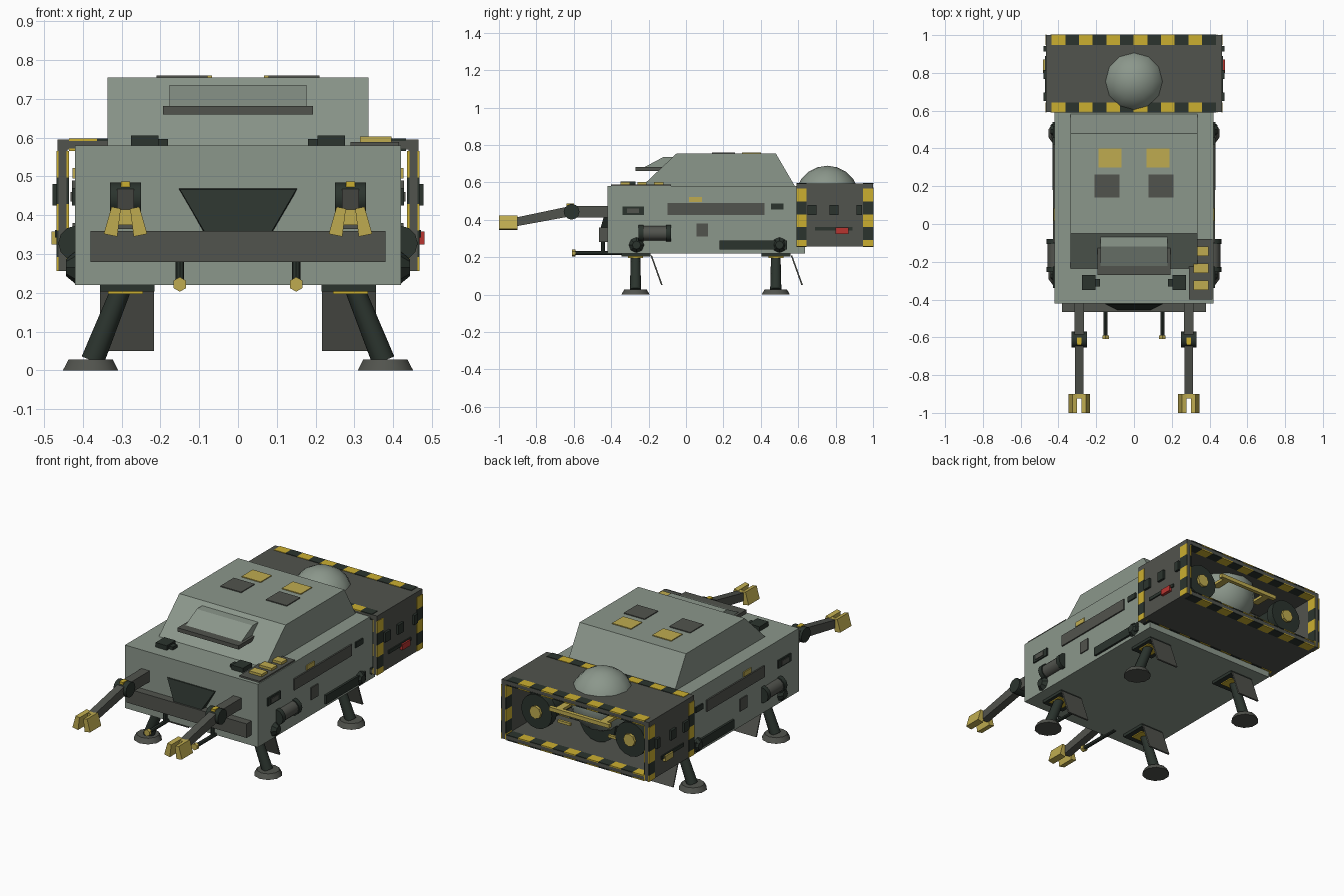
import bpy, bmesh, math
from mathutils import Vector, Matrix

if "Cube" in bpy.data.objects:
    bpy.data.objects.remove(bpy.data.objects["Cube"])


def material(name, rgb):
    m = bpy.data.materials.new(name)
    m.diffuse_color = (*rgb, 1)
    m.use_nodes = True
    m.node_tree.nodes["Principled BSDF"].inputs["Base Color"].default_value = m.diffuse_color
    return m


GREEN = material("grey_green_paint", (0.26, 0.31, 0.26))
GREY = material("dark_grey_metal", (0.083, 0.087, 0.075))
BLACK = material("black_green_metal", (0.024, 0.034, 0.027))
YELLOW = material("dull_yellow", (0.52, 0.41, 0.08))
HAZARD = material("hazard_yellow", (0.60, 0.43, 0.03))
RED = material("red_lamp", (0.48, 0.035, 0.03))


def finish(name, bm, mat, smooth=False):
    bmesh.ops.recalc_face_normals(bm, faces=bm.faces)
    me = bpy.data.meshes.new(name)
    bm.to_mesh(me)
    bm.free()
    me.materials.append(mat)
    ob = bpy.data.objects.new(name, me)
    bpy.context.collection.objects.link(ob)
    if smooth:
        bpy.context.view_layer.objects.active = ob
        ob.select_set(True)
        bpy.ops.object.shade_smooth_by_angle(angle=math.radians(40))
        ob.select_set(False)
    return ob


def boxes(name, mat, *spans):
    """One object from boxes given as (x0, x1, y0, y1, z0, z1)."""
    bm = bmesh.new()
    for x0, x1, y0, y1, z0, z1 in spans:
        m = (Matrix.Translation(((x0 + x1) / 2, (y0 + y1) / 2, (z0 + z1) / 2))
             @ Matrix.Diagonal((abs(x1 - x0), y1 - y0, z1 - z0, 1)))
        bmesh.ops.create_cube(bm, size=1, matrix=m)
    return finish(name, bm, mat)


def both(name, mat, *spans):
    """The same boxes on the right and mirrored on the left."""
    flip = [(-b, -a, *rest) for a, b, *rest in spans]
    return boxes(name, mat, *spans, *flip)


def rod(name, mat, a, b, r1, r2=None, sides=12):
    a, b = Vector(a), Vector(b)
    d = b - a
    bm = bmesh.new()
    m = Matrix.Translation((a + b) / 2) @ d.to_track_quat('Z', 'Y').to_matrix().to_4x4()
    bmesh.ops.create_cone(bm, cap_ends=True, segments=sides, radius1=r1,
                          radius2=r1 if r2 is None else r2, depth=d.length, matrix=m)
    return finish(name, bm, mat, sides > 8)


def prism(name, mat, pts, lo, hi, axis='x'):
    """Extrude a profile: (y, z) along x, or (x, z) along y."""
    bm = bmesh.new()
    at = (lambda p, t: (t, *p)) if axis == 'x' else (lambda p, t: (p[0], t, p[1]))
    f = bm.faces.new([bm.verts.new(at(p, lo)) for p in pts])
    ext = bmesh.ops.extrude_face_region(bm, geom=[f])
    shift = (hi - lo, 0, 0) if axis == 'x' else (0, hi - lo, 0)
    bmesh.ops.translate(bm, vec=shift, verts=[v for v in ext["geom"] if isinstance(v, bmesh.types.BMVert)])
    return finish(name, bm, mat)


# Hull and sloped cabin
boxes("hull", GREEN, (-0.42, 0.42, -0.42, 0.635, 0.22, 0.58))
prism("cabin", GREEN, [(-0.24, 0.575), (-0.05, 0.755), (0.48, 0.755), (0.585, 0.575)], -0.336, 0.336)
prism("cabin_window_hood", GREEN, [(-0.225, 0.68), (-0.12, 0.736), (-0.06, 0.736), (-0.12, 0.68)], -0.177, 0.177)
boxes("window_sill", GREY, (-0.193, 0.193, -0.27, -0.125, 0.66, 0.682))

# Roof hatches
both("roof_hatch_yellow", YELLOW, (0.067, 0.187, 0.30, 0.40, 0.75, 0.76))
both("roof_hatch_grey", GREY, (0.078, 0.21, 0.14, 0.262, 0.75, 0.76))

# Deck fittings
both("deck_block", BLACK, (0.205, 0.276, -0.35, -0.27, 0.58, 0.606),
     (0.18, 0.21, -0.33, -0.29, 0.58, 0.597))
boxes("deck_plate", GREY, (0.29, 0.415, -0.40, -0.08, 0.575, 0.589))
boxes("deck_switches", YELLOW, (0.335, 0.395, -0.17, -0.12, 0.585, 0.603),
      (0.315, 0.395, -0.26, -0.21, 0.585, 0.603), (0.315, 0.395, -0.35, -0.30, 0.585, 0.603))

# Nose intake and bumper
bm = bmesh.new()
back = [bm.verts.new((x, -0.415, z)) for x, z in ((-0.155, 0.47), (0.155, 0.47), (0.085, 0.35), (-0.085, 0.35))]
front = [bm.verts.new((x, y, z)) for x, y, z in
         ((-0.15, -0.425, 0.467), (0.15, -0.425, 0.467), (0.085, -0.457, 0.355), (-0.085, -0.457, 0.355))]
bm.faces.new(back)
bm.faces.new(front)
for i in range(4):
    j = (i + 1) % 4
    bm.faces.new((back[i], back[j], front[j], front[i]))
finish("nose_intake", bm, BLACK)
boxes("bumper", GREY, (-0.38, 0.38, -0.465, -0.415, 0.28, 0.36))

# Side fittings on the hull
both("side_rail", GREY, (0.415, 0.428, -0.10, 0.42, 0.425, 0.49))
both("side_marker", YELLOW, (0.415, 0.426, 0.015, 0.085, 0.495, 0.522))
both("side_vents", BLACK, (0.415, 0.428, -0.34, -0.225, 0.425, 0.47),
     (0.415, 0.428, 0.455, 0.52, 0.455, 0.486), (0.415, 0.432, 0.18, 0.54, 0.24, 0.29))
both("side_vent_core", GREY, (0.42, 0.432, -0.315, -0.25, 0.435, 0.46))
both("side_panel", GREY, (0.415, 0.426, 0.055, 0.117, 0.31, 0.38))

# Rear bay: an open tube
X, Z0, Z1, T = 0.465, 0.257, 0.595, 0.026
both("bay_walls", GREY, (X - T, X, 0.592, 1.0, Z0, Z1))
boxes("bay_roof_and_floor", GREY, (-X + T, X - T, 0.592, 1.0, Z1 - T, Z1),
      (-X + T, X - T, 0.592, 1.0, Z0, Z0 + T))
boxes("bay_bulkhead", GREY, (-0.42, 0.42, 0.63, 0.642, Z0 + T, Z1 - T))

# Hazard stripes around both ends of the bay, outside and inside
stripes = {0: [], 1: []}
e = 0.003
for y0, y1 in ((0.59, 0.643), (0.947, 1.002)):
    for i in range(12):
        x0 = -0.436 + i * 0.0724
        for z in (Z0, Z1, Z0 + T, Z1 - T):
            stripes[i % 2].append((x0, x0 + 0.0724, y0, y1, z - e, z + e))
    for i in range(5):
        z1 = 0.566 - i * 0.0685
        z0 = max(z1 - 0.0685, Z0)
        for x in (-X, X, T - X, X - T):
            stripes[i % 2].append((x - e, x + e, y0, y1, z0, z1))
boxes("hazard_stripes_yellow", HAZARD, *stripes[0])
boxes("hazard_stripes_black", BLACK, *stripes[1])

# Bay side clips and lamps
both("bay_clips", BLACK, (X, 0.478, 0.65, 0.697, 0.425, 0.48), (X, 0.478, 0.767, 0.815, 0.425, 0.48),
     (X, 0.478, 0.912, 0.942, 0.425, 0.48), (X, 0.472, 0.69, 0.89, 0.343, 0.362))
boxes("lamp_right", RED, (X, 0.481, 0.80, 0.87, 0.325, 0.358))
boxes("lamp_left", YELLOW, (-0.481, -X, 0.80, 0.87, 0.325, 0.358))

# Spherical tank with handle
bm = bmesh.new()
bmesh.ops.create_uvsphere(bm, u_segments=12, v_segments=10, radius=0.172,
                          matrix=Matrix.Translation((0, 0.755, 0.517)))
finish("tank", bm, GREEN, True)
boxes("tank_handle", YELLOW, (-0.19, 0.19, 0.945, 0.967, 0.475, 0.497),
      (-0.16, -0.12, 0.85, 0.95, 0.478, 0.494), (0.12, 0.16, 0.85, 0.95, 0.478, 0.494))
rod("tank_cradle", BLACK, (0, 0.64, 0.40), (0, 0.80, 0.40), 0.115, sides=16)

for s in (-1, 1):
    side = "right" if s > 0 else "left"

    # Thruster wheels with toothed rims and yellow hubs
    c = (s * 0.297, 0.425)
    rod("thruster_" + side, BLACK, (c[0], 0.64, c[1]), (c[0], 0.92, c[1]), 0.075, sides=16)
    rod("thruster_rim_" + side, BLACK, (c[0], 0.88, c[1]), (c[0], 0.925, c[1]), 0.097, sides=16)
    rod("thruster_hub_" + side, YELLOW, (c[0], 0.92, c[1]), (c[0], 0.94, c[1]), 0.036, sides=8)
    boxes("thruster_strut_" + side, YELLOW, (s * 0.16 - 0.04, s * 0.16 + 0.04, 0.86, 0.875, 0.37, 0.385))

    # Side canister with end bands
    for n, mat, y0, y1, r in (("canister", GREY, -0.25, -0.085, 0.039),
                              ("canister_front_band", BLACK, -0.255, -0.228, 0.045),
                              ("canister_rear_band", BLACK, -0.107, -0.08, 0.045)):
        rod(n + "_" + side, mat, (s * 0.418, y0, 0.328), (s * 0.418, y1, 0.328), r)
    for n, y in (("front", -0.265), ("rear", 0.50)):
        rod(f"side_boss_{n}_{side}", BLACK, (s * 0.415, y, 0.265), (s * 0.443, y, 0.265), 0.045, 0.022, 8)

    # Manipulator arm
    ax = s * 0.29
    boxes("upper_arm_" + side, GREY, (ax - 0.026, ax + 0.026, -0.60, -0.41, 0.412, 0.474))
    rod("elbow_" + side, BLACK, (ax - 0.04, -0.612, 0.443), (ax + 0.04, -0.612, 0.443), 0.042)
    boxes("elbow_cap_" + side, HAZARD, (ax - 0.012, ax + 0.012, -0.64, -0.60, 0.473, 0.487))
    prism("forearm_" + side, GREY, [(-0.61, 0.475), (-0.61, 0.42), (-0.91, 0.365), (-0.91, 0.412)],
          ax - 0.022, ax + 0.022)
    for k in (-1, 1):
        pts = [(ax + k * 0.012, 0.417), (ax + k * 0.046, 0.422), (ax + k * 0.056, 0.352), (ax + k * 0.021, 0.345)]
        pts[1] = (ax + k * 0.036, 0.422)
        prism(f"claw_{side}_{'outer' if k == s else 'inner'}", YELLOW, pts, -1.0, -0.90, 'y')
    boxes("claw_palm_" + side, YELLOW, (ax - 0.026, ax + 0.026, -0.925, -0.90, 0.375, 0.415))

    # Under-nose probe
    px = s * 0.15
    rod("probe_post_" + side, BLACK, (px, -0.443, 0.285), (px, -0.443, 0.22), 0.011, sides=8)
    rod("probe_rod_" + side, BLACK, (px, -0.60, 0.222), (px, -0.34, 0.222), 0.011, sides=8)
    rod("probe_tip_" + side, YELLOW, (px, -0.61, 0.222), (px, -0.59, 0.222), 0.019, sides=6)

    # Landing legs with footpads and flaps
    for end, y in (("front", -0.27), ("rear", 0.48)):
        tag = f"{end}_{side}"
        rod("foot_" + tag, GREY, (s * 0.38, y, 0), (s * 0.38, y, 0.028), 0.075, 0.06, 10)
        rod("leg_" + tag, BLACK, (s * 0.375, y, 0.025), (s * 0.295, y, 0.225), 0.030, 0.025)
        boxes("leg_bracket_" + tag, BLACK, (s * 0.285 - 0.07, s * 0.285 + 0.07, y - 0.075, y + 0.08, 0.203, 0.222))
        boxes("leg_pin_" + tag, HAZARD, (s * 0.29 - 0.045, s * 0.29 + 0.045, y - 0.04, y + 0.04, 0.197, 0.206))
        prism("leg_flap_" + tag, GREY, [(y + 0.08, 0.21), (y + 0.088, 0.21), (y + 0.145, 0.052), (y + 0.137, 0.05)],
              s * 0.217, s * 0.355)
